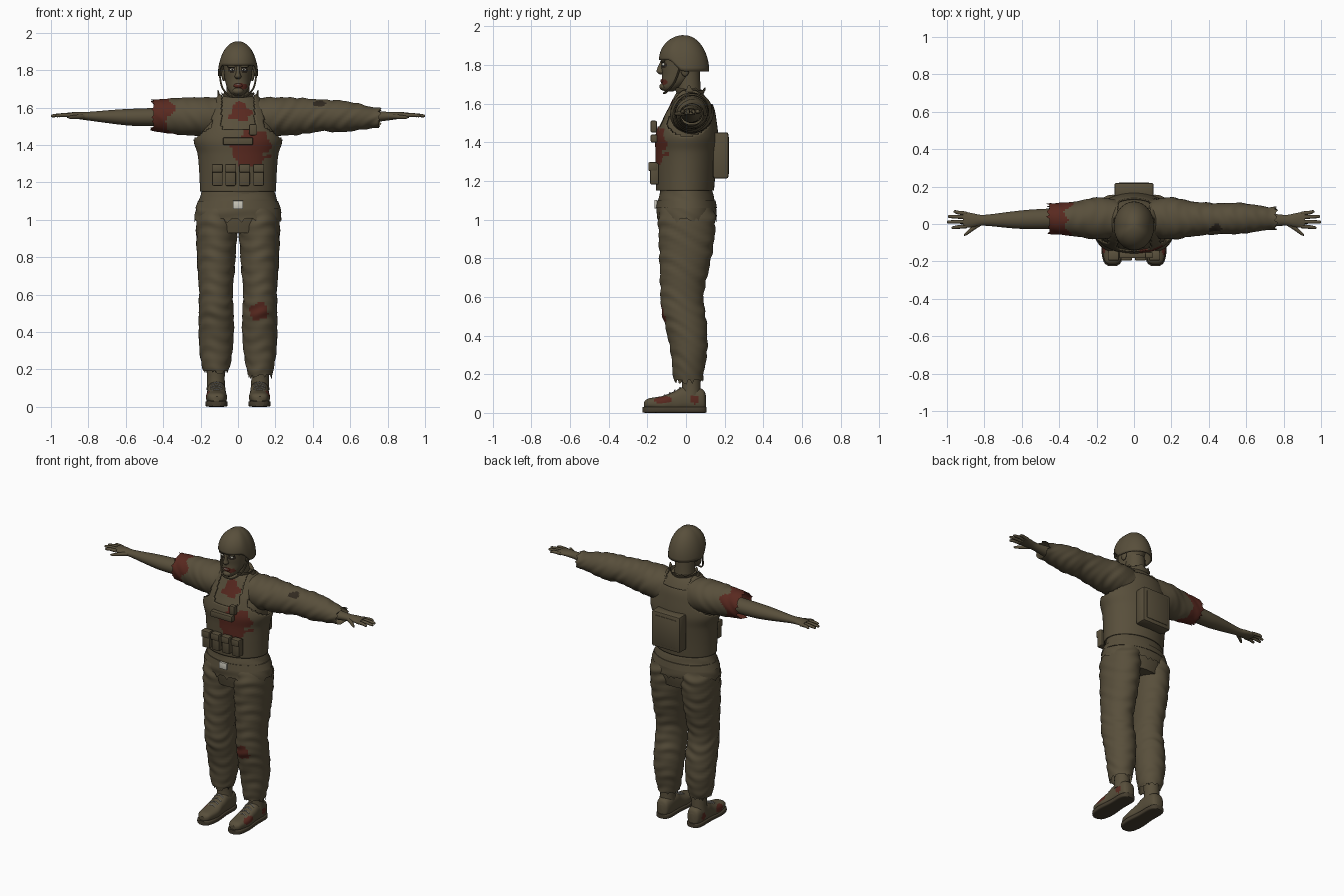
import bpy, bmesh, math, random
from mathutils import Vector

random.seed(4)
if "Cube" in bpy.data.objects:
    bpy.data.objects.remove(bpy.data.objects["Cube"])


def material(name, rgb):
    m = bpy.data.materials.new(name)
    m.use_nodes = True
    m.diffuse_color = (*rgb, 1)
    m.node_tree.nodes["Principled BSDF"].inputs["Base Color"].default_value = (*rgb, 1)
    return m


OLIVE, BLOOD, DARK, WHITE, STEEL, SOLE = range(6)
MATS = [material("olive cloth", (0.098, 0.078, 0.044)), material("dried blood", (0.1, 0.022, 0.014)),
        material("dark brown", (0.03, 0.022, 0.014)), material("off white", (0.6, 0.58, 0.5)),
        material("steel grey", (0.4, 0.39, 0.36)), material("sole brown", (0.06, 0.047, 0.028))]
made = []


def finish(name, bm, mat=OLIVE, paint=None):
    """Turn a bmesh into a coloured object."""
    bmesh.ops.recalc_face_normals(bm, faces=bm.faces)
    for f in bm.faces:
        f.material_index = paint(f.calc_center_median()) if paint else mat
    me = bpy.data.meshes.new(name)
    bm.to_mesh(me)
    bm.free()
    for m in MATS:
        me.materials.append(m)
    ob = bpy.data.objects.new(name, me)
    bpy.context.collection.objects.link(ob)
    made.append(ob)
    return ob


def spline(rows, step):
    """Catmull-Rom through the rows."""
    out = []
    for i in range(len(rows) - 1):
        a, b, c, d = rows[max(i - 1, 0)], rows[i], rows[i + 1], rows[min(i + 2, len(rows) - 1)]
        for k in range(step):
            t = k / step
            out.append([0.5 * (2 * q + (r - p) * t + (2 * p - 5 * q + 4 * r - s) * t * t
                               + (3 * q - p - 3 * r + s) * t ** 3) for p, q, r, s in zip(a, b, c, d)])
    return out + [list(rows[-1])]


def loft(name, rows, mat=OLIVE, axis="z", seg=32, step=5, side=1, power=2, rag=(0, 0),
         wrinkle=0, caps=True, paint=None, cut=None):
    """Skin rings of (position, centre a, centre b, radius a, radius b) along an axis."""
    bm = bmesh.new()
    rings = []
    fine = spline(rows, step)
    for n, (p, ca, cb, ra, rb) in enumerate(fine):
        ring = []
        jag = rag[0] if n == 0 else rag[1] if n == len(fine) - 1 else 0
        for k in range(seg):
            t = math.tau * k / seg
            c, s = math.cos(t), math.sin(t)
            w = 1 + wrinkle * math.sin(p * 85 + 3 * math.sin(2 * t) + 2 * t) * math.sin(p * 19 + t)
            a = ca + ra * w * math.copysign(abs(c) ** (2 / power), c)
            b = cb + rb * w * math.copysign(abs(s) ** (2 / power), s)
            q = p + random.uniform(-jag, jag)
            x, y, z = {"z": (a, b, q), "x": (q, a, b), "y": (a, q, b)}[axis]
            ring.append(bm.verts.new((x * side, y, z)))
        rings.append(ring)
    for r, s in zip(rings, rings[1:]):
        for k in range(seg):
            j = (k + 1) % seg
            bm.faces.new((r[k], r[j], s[j], s[k]))
    if caps:
        bm.faces.new(rings[0])
        bm.faces.new(rings[-1])
    if cut:
        bmesh.ops.delete(bm, geom=[f for f in bm.faces if cut(f.calc_center_median())], context="FACES")
    return finish(name, bm, mat, paint)


def box(name, centre, size, mat=OLIVE, bevel=0.006):
    bm = bmesh.new()
    bmesh.ops.create_cube(bm, size=1)
    for v in bm.verts:
        v.co = Vector(centre) + v.co * Vector(size)
    bmesh.ops.bevel(bm, geom=bm.edges[:], offset=bevel, segments=2, affect="EDGES", profile=0.5)
    return finish(name, bm, mat)


def ball(name, centre, radii, mat=OLIVE):
    bm = bmesh.new()
    bmesh.ops.create_uvsphere(bm, u_segments=20, v_segments=12, radius=1)
    for v in bm.verts:
        v.co = Vector(centre) + v.co * Vector(radii)
    return finish(name, bm, mat)


def cord(name, points, radius, mat=OLIVE):
    """Round cord swept along smoothed points."""
    cu = bpy.data.curves.new(name, "CURVE")
    cu.dimensions, cu.bevel_depth, cu.bevel_resolution = "3D", radius, 2
    pts = spline(points, 6)
    sp = cu.splines.new("POLY")
    sp.points.add(len(pts) - 1)
    for p, co in zip(sp.points, pts):
        p.co = (*co, 1)
    tmp = bpy.data.objects.new(name + "_path", cu)
    bpy.context.collection.objects.link(tmp)
    bm = bmesh.new()
    bm.from_mesh(bpy.data.meshes.new_from_object(tmp.evaluated_get(bpy.context.evaluated_depsgraph_get())))
    bpy.data.objects.remove(tmp)
    return finish(name, bm, mat)


def blob(c, centre, radii):
    """True inside a ragged ellipsoid."""
    d = sum(((p - q) / r) ** 2 for p, q, r in zip(c, centre, radii))
    return d < 1 + 0.3 * math.sin(70 * c.x + 20 * c.z) + 0.25 * math.sin(90 * c.z - 30 * c.x)


# Torso, vest, collar
loft("shirt_body", [(1.1, 0, 0, .185, .13), (1.2, 0, 0, .185, .14), (1.35, 0, 0, .19, .145),
     (1.45, 0, 0, .2, .148), (1.52, 0, .01, .19, .13), (1.58, 0, .02, .165, .11),
     (1.63, 0, .02, .125, .085), (1.665, 0, .015, .075, .06)], seg=64, step=7,
     paint=lambda c: BLOOD if c.y < 0 and blob(c, (.015, -.12, 1.575), (.065, .2, .05)) else OLIVE)
vest = loft("vest", [(1.15, 0, -.005, .203, .15), (1.25, 0, -.002, .207, .155), (1.35, 0, .002, .216, .16),
     (1.43, 0, .004, .237, .163), (1.52, 0, .012, .21, .145), (1.58, 0, .02, .18, .125),
     (1.63, 0, .02, .14, .1), (1.67, 0, .018, .1, .075)], seg=96, step=9, caps=False,
     paint=lambda c: BLOOD if c.y < 0 and blob(c, (.07, -.16, 1.385), (.1, .2, .1)) else OLIVE,
     cut=lambda c: (c.z > 1.42 and abs(c.x) > .14 + max(0, 1.5 - c.z) * 1.4)
     or (abs(c.x) < .09 and c.z > (1.48 if c.y < 0 else 1.6)))
mod = vest.modifiers.new("thickness", "SOLIDIFY")
mod.thickness = 0.008
loft("collar", [(1.6, 0, .015, .08, .075), (1.64, 0, .018, .076, .07), (1.675, 0, .02, .088, .082)],
     caps=False, rag=(0, .01), cut=lambda c: c.y < 0 and abs(c.x) < .03)

# Vest pouches, radio pocket, pack
for i, x in enumerate((-.11, -.04, .035, .11)):
    box(f"pouch_{i + 1}", (x, -.163, 1.237), (.056, .045, .11))
    box(f"pouch_flap_{i + 1}", (x, -.172, 1.275), (.06, .046, .045))
box("chest_pocket", (0, -.165, 1.42), (.16, .035, .04))
box("chest_radio", (.08, -.167, 1.482), (.04, .032, .06))
box("back_pack", (0, .18, 1.332), (.21, .08, .24), bevel=.012)
box("back_pack_panel", (0, .219, 1.332), (.16, .008, .19), bevel=.003)

# Hips, skirt of the shirt, belt
loft("hips", [(.93, 0, .005, .19, .13), (1.02, 0, .005, .21, .145), (1.14, 0, 0, .19, .13)])
loft("shirt_hem", [(1, 0, .003, .233, .153), (1.05, 0, .003, .228, .155), (1.1, 0, .002, .21, .146),
     (1.17, 0, 0, .19, .13)], seg=72, rag=(.018, 0), wrinkle=.015, caps=False)
loft("belt", [(1.06, 0, .002, .229, .158), (1.1, 0, .002, .214, .151)], seg=48, step=1)
box("belt_buckle", (0, -.157, 1.08), (.056, .014, .044), WHITE, .003)

# Neck and head
def face_colour(c):
    if c.y < -.08 and blob(c, (math.copysign(.03, c.x), -.115, 1.803), (.023, .04, .016)):
        return DARK
    if c.y < -.07 and blob(c, (.02, -.12, 1.715), (.03, .05, .02)):
        return BLOOD
    return OLIVE


loft("neck", [(1.58, 0, .02, .07, .065), (1.66, 0, .015, .062, .062), (1.77, 0, .005, .06, .066)])
loft("head", [(1.664, 0, -.09, .02, .024), (1.68, 0, -.078, .042, .048), (1.71, 0, -.056, .06, .07),
     (1.75, 0, -.038, .07, .086), (1.8, 0, -.03, .076, .098), (1.86, 0, -.02, .08, .1),
     (1.92, 0, -.015, .05, .06)], seg=64, step=7, paint=face_colour)
ball("chin", (0, -.114, 1.688), (.03, .024, .02))
loft("nose", [(1.752, 0, -.125, .008, .012), (1.765, 0, -.126, .018, .026), (1.785, 0, -.126, .011, .022),
     (1.82, 0, -.122, .008, .01)], seg=20)
ball("mouth", (0, -.12, 1.717), (.024, .012, .013), BLOOD)
box("teeth", (0, -.13, 1.722), (.026, .006, .005), WHITE, .001)
for s, word in ((1, "left"), (-1, "right")):
    ball(word + "_eye", (.03 * s, -.114, 1.803), (.014, .012, .008), WHITE)
    ball(word + "_pupil", (.03 * s, -.125, 1.803), (.004, .003, .004), DARK)
    ball(word + "_brow", (.032 * s, -.119, 1.821), (.026, .012, .008))
    ball(word + "_ear", (.076 * s, -.005, 1.775), (.012, .022, .034))
    loft(word + "_collar_tip", [(1.64, .098, .02, .012, .035), (1.695, .107, .015, .002, .004)],
         seg=12, side=s)

# Helmet with a raised front rim, and chin strap
bm = bmesh.new()
last = None
for i in range(1, 17):
    a = math.pi / 2 * i / 16
    ring = []
    for k in range(48):
        t = math.tau * k / 48
        rim = 1.768 + .058 * min(1, max(0, (-math.sin(t) - .1) * 2.2))
        ring.append(bm.verts.new((.108 * math.sin(a) * math.cos(t), -.01 + .13 * math.sin(a) * math.sin(t),
                                  rim + (1.955 - rim) * math.cos(a))))
    for k in range(48):
        if last:
            bm.faces.new((last[k - 1], last[k], ring[k], ring[k - 1]))
    if not last:
        bm.faces.new(ring)
    last = ring
mod = finish("helmet", bm).modifiers.new("thickness", "SOLIDIFY")
mod.thickness = 0.008
cord("chin_strap", [(s * x, y, z) for s, x, y, z in ((-1, .1, -.03, 1.79), (-1, .085, -.06, 1.71),
     (-1, .045, -.1, 1.662), (1, 0, -.115, 1.655), (1, .045, -.1, 1.662), (1, .085, -.06, 1.71),
     (1, .1, -.03, 1.79))], .005)

# Sleeves: long on the left, torn and bloody on the right
upper = [(.08, .03, 1.545, .1, .108), (.2, .03, 1.551, .112, .104), (.3, .027, 1.553, .095, .1),
         (.4, .028, 1.556, .085, .09), (.455, .028, 1.558, .082, .084)]
loft("left_sleeve", upper + [(.55, .03, 1.553, .083, .085), (.65, .03, 1.55, .072, .07),
     (.72, .03, 1.545, .06, .056), (.755, .03, 1.546, .062, .055)], axis="x", seg=40, step=9,
     wrinkle=.035, rag=(0, .014), caps=False,
     paint=lambda c: DARK if blob(c, (.435, -.03, 1.62), (.035, .04, .018)) else OLIVE)
loft("right_sleeve", upper, axis="x", side=-1, seg=48, step=9, wrinkle=.02, rag=(0, .016), caps=False,
     paint=lambda c: BLOOD if c.x < -.37 + .03 * math.sin(40 * c.z) + .02 * math.sin(70 * c.y) else OLIVE)

# Forearms, hands, legs, shoes
for s, word in ((1, "left"), (-1, "right")):
    loft(word + "_forearm", [(.38, .03, 1.55, .056, .05), (.55, .025, 1.548, .052, .046),
         (.65, .022, 1.55, .045, .039), (.8, .02, 1.554, .029, .023), (.86, .02, 1.558, .037, .019),
         (.915, .023, 1.558, .045, .014)], axis="x", side=s)
    for name, y, tip, end in (("index", -.012, -.02, .975), ("middle", .012, .011, 1), ("ring", .036, .04, .995),
                              ("little", .056, .066, .965)):
        loft(f"{word}_{name}_finger", [(.895, y, 1.558, .011, .011), (.94, (y + tip) / 2, 1.56, .01, .01),
             (end - .008, tip, 1.556, .008, .008), (end, tip, 1.555, .003, .003)], axis="x", side=s, seg=12)
    loft(word + "_thumb", [(.82, .005, 1.553, .015, .014), (.86, -.022, 1.55, .014, .012),
         (.895, -.05, 1.548, .01, .009), (.91, -.06, 1.548, .003, .003)], axis="x", side=s, seg=14)
    hem = .165 if s > 0 else .19
    loft(word + "_trouser_leg", [(hem, .118, .012, .064, .075), (.22, .118, .012, .075, .082),
         (.32, .117, .015, .09, .095), (.45, .116, 0, .094, .108), (.53, .117, -.015, .092, .112),
         (.62, .118, -.02, .09, .112), (.75, .117, -.008, .1, .128), (.88, .115, .002, .107, .142),
         (1, .112, .005, .11, .148), (1.06, .1, .005, .1, .135)], seg=44, step=8, side=s, wrinkle=.035,
         rag=(.018, 0), caps=False,
         paint=lambda c: BLOOD if c.y < 0 and blob(c, (.11, -.12, .51), (.045, .08, .045)) else OLIVE)
    loft(word + "_ankle", [(.09, .118, .025, .05, .052), (.15, .118, .027, .047, .048),
         (.25, .118, .02, .05, .052)], side=s)
    loft(word + "_sole", [(-.225, .115, .016, .022, .014), (-.2, .115, .016, .048, .016),
         (-.13, .115, .016, .06, .016), (-.03, .115, .016, .052, .016), (.06, .115, .016, .052, .016),
         (.095, .115, .016, .04, .016), (.107, .115, .016, .02, .014)], SOLE, axis="y", side=s, power=5)
    loft(word + "_shoe", [(-.217, .115, .042, .02, .014), (-.195, .115, .048, .043, .026),
         (-.12, .115, .05, .056, .038), (-.06, .115, .06, .05, .052), (-.015, .115, .072, .05, .062),
         (.05, .115, .07, .049, .062), (.09, .115, .065, .04, .054), (.103, .115, .055, .02, .035)],
         axis="y", side=s, power=2.6, step=7,
         paint=lambda c: BLOOD if any(blob(c, (math.copysign(.16, c.x), y, .065), (.04, r, .022))
                                      for y, r in ((-.12, .04), (.045, .02))) else OLIVE)
    for i in range(4):
        y, z = -.115 + .026 * i, .092 + .0125 * i
        cord(f"{word}_lace_{i + 1}", [((.115 + dx) * s, y + dy, z + dz) for dx, dy, dz in
             ((-.032, 0, -.01), (0, .006, .002), (.032, 0, -.01))], .003, STEEL)

# Smooth shading with kept hard edges
bpy.ops.object.select_all(action="DESELECT")
for ob in made:
    ob.select_set(True)
bpy.context.view_layer.objects.active = made[0]
bpy.ops.object.shade_smooth_by_angle(angle=math.radians(40))
